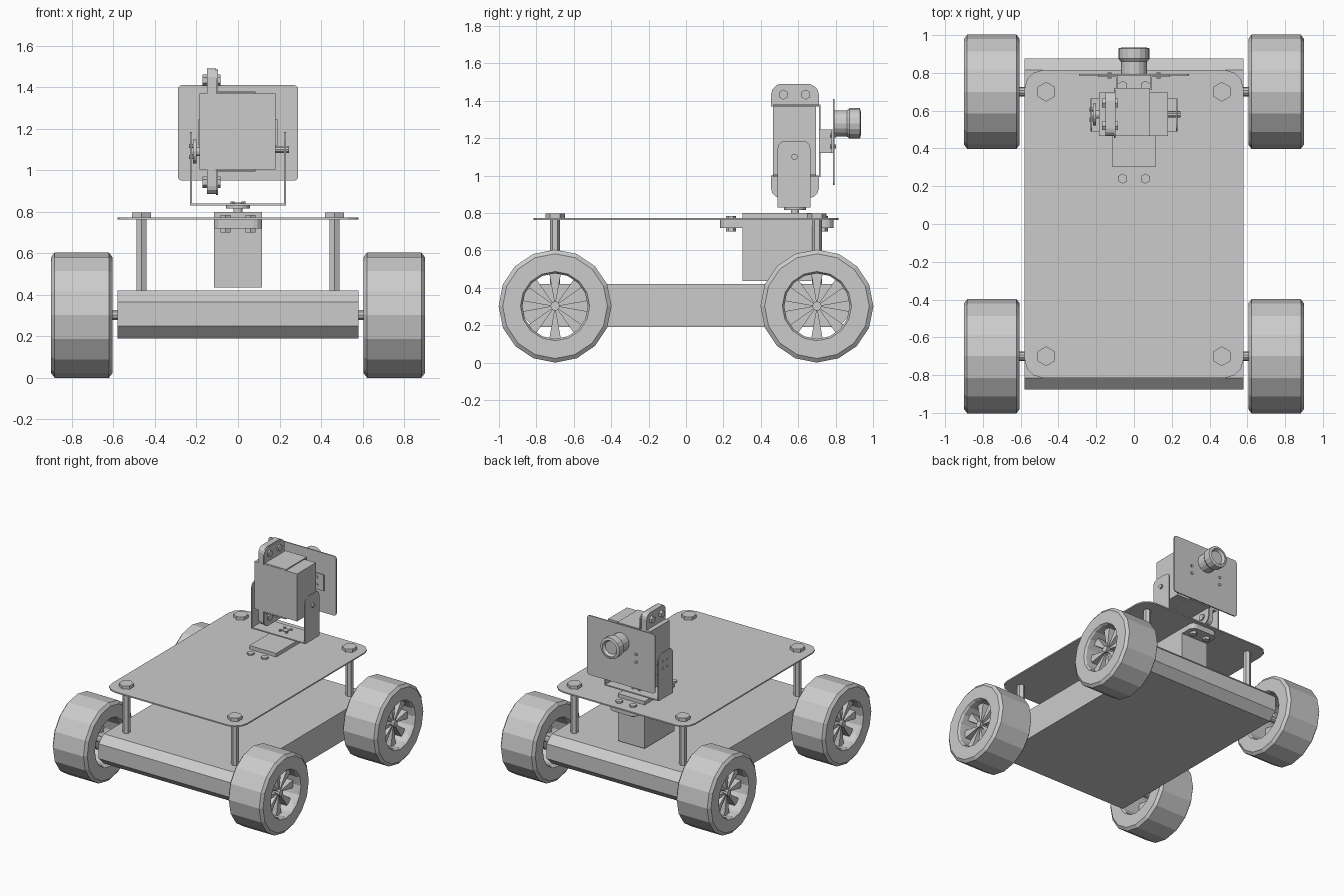
import bpy, bmesh, math
from mathutils import Matrix, Vector

if "Cube" in bpy.data.objects:
    bpy.data.objects.remove(bpy.data.objects["Cube"])

grey = bpy.data.materials.new("plain_grey")
grey.diffuse_color = (0.6, 0.6, 0.6, 1)
grey.use_nodes = True
grey.node_tree.nodes["Principled BSDF"].inputs["Base Color"].default_value = grey.diffuse_color
I = Matrix.Identity(4)


def finish(name, bm, mat=I):
    bmesh.ops.recalc_face_normals(bm, faces=bm.faces)
    bm.transform(mat)
    me = bpy.data.meshes.new(name)
    bm.to_mesh(me)
    bm.free()
    me.materials.append(grey)
    ob = bpy.data.objects.new(name, me)
    bpy.context.collection.objects.link(ob)
    return ob


def prism(name, pts, lo, hi, axis="z", mat=I):
    """Extrude a 2D outline along an axis: z uses (x,y), x uses (y,z), y uses (x,z)."""
    place = {"z": lambda a, b, c: (a, b, c), "x": lambda a, b, c: (c, a, b),
             "y": lambda a, b, c: (a, c, b)}[axis]
    bm = bmesh.new()
    low = [bm.verts.new(place(a, b, lo)) for a, b in pts]
    high = [bm.verts.new(place(a, b, hi)) for a, b in pts]
    bm.faces.new(low)
    bm.faces.new(high)
    for i in range(len(pts)):
        j = (i + 1) % len(pts)
        bm.faces.new((low[i], low[j], high[j], high[i]))
    return finish(name, bm, mat)


def rect(a0, a1, b0, b1):
    return [(a0, b0), (a1, b0), (a1, b1), (a0, b1)]


def box(name, x0, x1, y0, y1, z0, z1, mat=I):
    return prism(name, rect(x0, x1, y0, y1), z0, z1, "z", mat)


def ngon(a, b, r, n, turn=0.0):
    return [(a + r * math.cos(turn + 2 * math.pi * i / n),
             b + r * math.sin(turn + 2 * math.pi * i / n)) for i in range(n)]


def rounded(a0, a1, b0, b1, r, corners=(1, 1, 1, 1), steps=3):
    """Rectangle with rounded corners (order: low-low, high-low, high-high, low-high)."""
    pts = []
    for k, (a, b, sa, sb) in enumerate([(a0, b0, 1, 1), (a1, b0, -1, 1),
                                        (a1, b1, -1, -1), (a0, b1, 1, -1)]):
        if not corners[k]:
            pts.append((a, b))
            continue
        for s in range(steps + 1):
            t = math.pi + k * math.pi / 2 + s * math.pi / 2 / steps
            pts.append((a + sa * r + r * math.cos(t), b + sb * r + r * math.sin(t)))
    return pts


def lathe(name, profile, n, mat):
    """Spin a closed (radius, height) profile around local z."""
    bm = bmesh.new()
    rings = [[bm.verts.new((r * math.cos(2 * math.pi * i / n),
                            r * math.sin(2 * math.pi * i / n), h))
              for r, h in profile] for i in range(n)]
    m = len(profile)
    for i in range(n):
        a, b = rings[i], rings[(i + 1) % n]
        for j in range(m):
            k = (j + 1) % m
            bm.faces.new((a[j], a[k], b[k], b[j]))
    return finish(name, bm, mat)


# Chassis with chamfered front and back ends
prism("chassis", [(-.815, .19), (.815, .19), (.875, .25), (.875, .365),
                  (.815, .42), (-.815, .42), (-.875, .365), (-.875, .25)],
      -.58, .58, "x")

# Wheels: tyre ring, wedge spokes and axle
WZ = .302
tyre = [(.28, .605), (.302, .622), (.302, .883), (.28, .90), (.185, .90),
        (.175, .885), (.175, .62), (.185, .605)]
for sx in (-1, 1):
    for sy in (-1, 1):
        wy = .7 * sy
        turn = Matrix(((0, 0, sx, 0), (1, 0, 0, wy), (0, 1, 0, WZ), (0, 0, 0, 1)))
        lathe("tyre", tyre, 16, turn)
        prism("axle", ngon(wy, WZ, .025, 10), .57 * sx, .86 * sx, "x")
        for i in range(8):
            t, half = i * math.pi / 4, math.radians(10)
            p = [(r * math.cos(t + d), r * math.sin(t + d)) for r, d in
                 ((.015, -half), (.182, -half), (.182, half), (.015, half))]
            prism("wheel_spoke", [(wy + a, WZ + b) for a, b in p],
                  .78 * sx, .84 * sx, "x")

# Deck plate on four hexagonal posts with bolt heads
prism("deck", rounded(-.58, .58, -.815, .815, .1), .762, .772)
for sx in (-1, 1):
    for sy in (-1, 1):
        c = (.465 * sx, .7 * sy)
        prism("deck_post", ngon(*c, .027, 6, math.pi / 6), .41, .765)
        prism("deck_bolt", ngon(*c, .052, 6, math.pi / 6), .772, .797)


def servo(name, mat):
    """Servo with its output shaft on local z and its top face at z = 0."""
    box(name + "_body", -.115, .115, -.28, .087, -.365, 0, mat)
    prism(name + "_flange", rounded(-.115, .115, -.4, .205, .04), -.08, -.035, "z", mat)
    prism(name + "_shaft", ngon(0, 0, .022, 12), -.01, .045, "z", mat)
    prism(name + "_horn", ngon(0, 0, .058, 16), .015, .032, "z", mat)
    for i in range(4):
        t = math.pi / 4 + i * math.pi / 2
        prism(name + "_horn_screw", ngon(.038 * math.cos(t), .038 * math.sin(t), .01, 8),
              .03, .05, "z", mat)
    for x in (-.06, .06):
        for y in (-.343, .148):
            prism(name + "_bolt", ngon(x, y, .027, 6, math.pi / 6), -.1, -.015, "z", mat)


# Pan servo in the deck, tilt servo lying on its side above it
servo("pan_servo", Matrix.Translation((0, .583, .80)))
servo("tilt_servo", Matrix(((0, 0, -1, -.185), (1, 0, 0, .58),
                            (0, -1, 0, 1.09), (0, 0, 0, 1))))

# U-shaped pan bracket with a pivot pin
box("pan_bracket_base", -.23, .23, .49, .665, .83, .839)
for sx in (-1, 1):
    prism("pan_bracket_arm", rounded(.49, .665, .83, 1.185, .04, (0, 0, 1, 1)),
          .222 * sx, .231 * sx, "x")
prism("tilt_pivot", ngon(.58, 1.10, .017, 10), .17, .245, "x")

# Sheet metal holder round the tilt servo
for z0, z1, corners in ((1.37, 1.485, (0, 0, 1, 1)), (.88, 1.0, (1, 1, 0, 0))):
    prism("holder_ear", rounded(.455, .71, z0, z1, .05, corners), -.106, -.097, "x")
for z in (.993, 1.371):
    box("holder_sheet", -.106, .085, .465, .72, z, z + .008)
box("holder_back", -.106, .085, .712, .72, .993, 1.379)

# Tabs joining the holder to the camera plate
for sx in (-1, 1):
    box("camera_tab_side", sx * .086, sx * .095, .71, .785, 1.12, 1.245)
    box("camera_tab_foot", sx * .086, sx * .19, .777, .786, 1.12, 1.245)
    for z in (1.155, 1.215):
        prism("camera_screw", ngon(sx * .13, z, .011, 8), .77, .802, "y")

# Camera plate and lens
prism("camera_plate", rounded(-.29, .29, .95, 1.41, .02), .785, .794, "y")
lens = Matrix(((1, 0, 0, 0), (0, 0, 1, 0), (0, -1, 0, 1.279), (0, 0, 0, 1)))
lathe("camera_lens", [(0.001, .79), (.07, .79), (.07, .86), (.082, .875), (.082, .93),
                      (.062, .935), (.05, .915), (.001, .915)], 16, lens)
